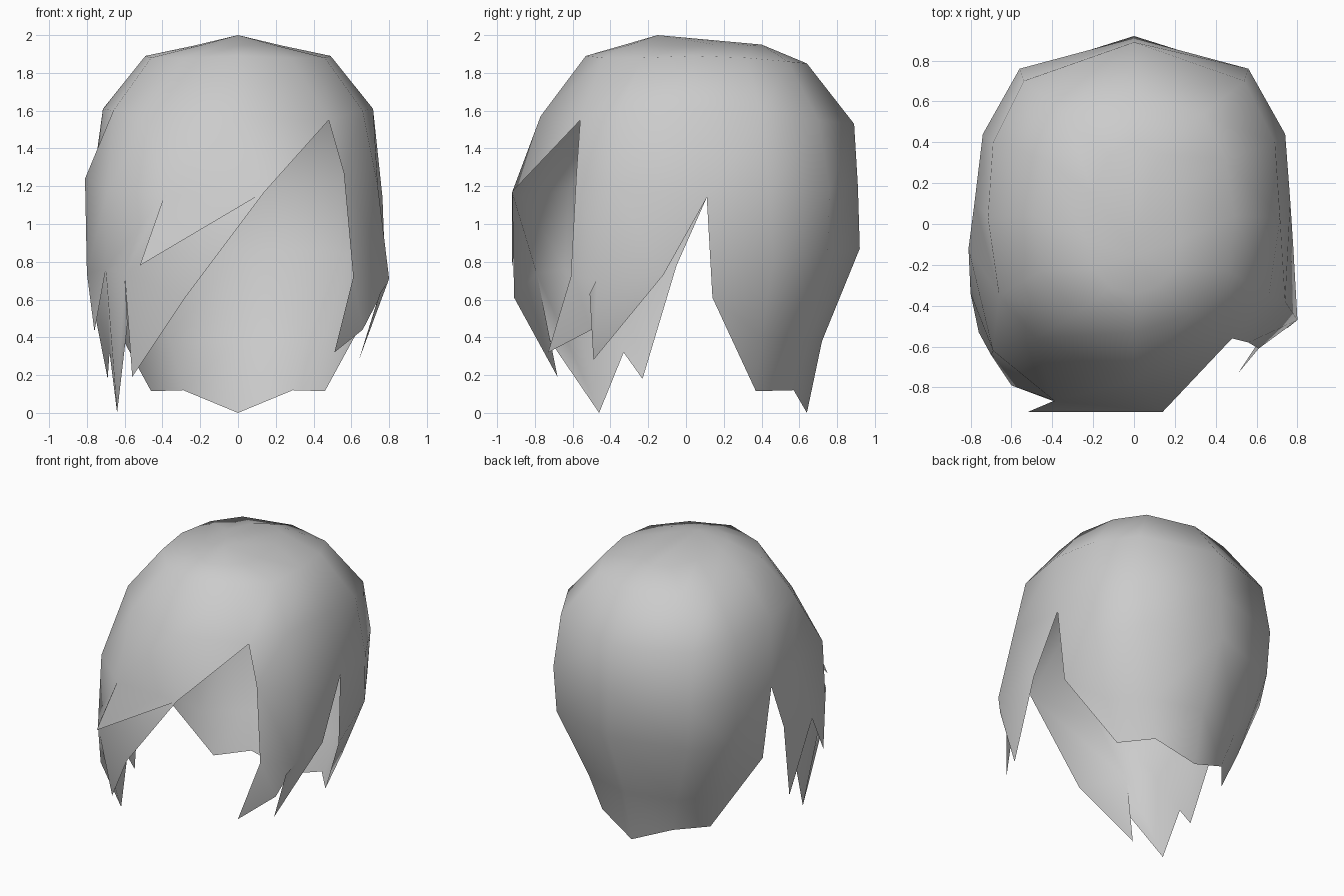
import bpy
import bmesh

if "Cube" in bpy.data.objects:
    bpy.data.objects.remove(bpy.data.objects["Cube"])

# One flat grey
grey = bpy.data.materials.new("hair grey")
grey.use_nodes = True
GREY = (0.6, 0.6, 0.6, 1)
grey.diffuse_color = GREY
bsdf = grey.node_tree.nodes["Principled BSDF"]
bsdf.inputs["Base Color"].default_value = GREY
bsdf.inputs["Roughness"].default_value = 0.8

bm = bmesh.new()


def pts(*coords):
    return [bm.verts.new(c) for c in coords]


def mirrored(half):
    """Close a half ring (back to front) into a loop across x = 0."""
    return half + [(-x, y, z) for x, y, z in half[-2:0:-1]]


def face(*verts):
    return bm.faces.new(verts)


# Crown: symmetric rings, columns run back -> +x side -> front -> -x side
ring_top = [(0, .40, 1.95), (.12, .34, 1.945), (.20, .15, 1.95), (.23, -.08, 1.945),
            (.20, -.22, 1.945), (.11, -.31, 1.945), (0, -.34, 1.945)]
ring_upper = [(0, .64, 1.85), (.34, .54, 1.86), (.45, .32, 1.88), (.49, .04, 1.89),
              (.46, -.23, 1.88), (.28, -.44, 1.88), (0, -.53, 1.89)]
ring_brow = [(0, .89, 1.53), (.54, .70, 1.55), (.69, .40, 1.58), (.715, .03, 1.61),
             (.66, -.35, 1.60), (.48, -.56, 1.55), (0, -.77, 1.57)]
rings = [pts(*mirrored(r)) for r in (ring_top, ring_upper, ring_brow)]
crown = bm.verts.new((0, -.15, 2.0))
n = len(rings[0])
for i in range(n):
    j = (i + 1) % n
    face(crown, rings[0][i], rings[0][j])
    for a, b in zip(rings, rings[1:]):
        face(a[i], b[i], b[j], a[j])

# Temple ring: open at the front between the +x edge (5) and the parting (6)
temple = pts((0, .91, 1.2), (.56, .76, 1.18), (.74, .44, 1.16), (.765, .11, 1.14),
             (.74, -.38, 1.2), (.56, -.58, 1.27), (.14, -.92, 1.17),
             (-.39, -.865, 1.15), (-.81, -.12, 1.24), (-.78, .11, 1.14),
             (-.74, .44, 1.16), (-.56, .76, 1.18))
cheek = bm.verts.new((-.69, -.62, 1.18))
brow = rings[2]
for i in range(n):
    j = (i + 1) % n
    if i not in (5, 7):
        face(brow[i], temple[i], temple[j], brow[j])
face(brow[5], temple[6], brow[6])
face(brow[7], temple[7], cheek)
face(brow[7], cheek, brow[8])
face(brow[8], cheek, temple[8])

# Back curtain, mirrored, behind the ear notches
back0, nape0, tip0 = pts((0, .92, .87), (0, .72, .38), (0, .64, 0))
for s, cols in ((1, (0, 1, 2, 3)), (-1, (0, 11, 10, 9))):
    t0, t1, t2, t3 = [temple[c] for c in cols]
    b1, b2, b3 = pts((s * .54, .75, .85), (s * .72, .46, .80), (s * .73, .14, .61))
    n1, n2 = pts((s * .36, .63, .38), (s * .58, .40, .40))
    h1, h2 = pts((s * .29, .57, .12), (s * .46, .37, .115))
    face(t0, back0, b1, t1)
    face(t1, b1, b2, t2)
    face(t2, b2, b3, t3)
    face(back0, nape0, n1, b1)
    face(b1, n1, n2, b2)
    face(b2, n2, h2, b3)
    face(nape0, tip0, h1, n1)
    face(n1, h1, h2, n2)

# Side locks on +x, in front of the ear notch, split by a slit
edge, bulge, rear = pts((.61, -.61, .72), (.80, -.47, .71), (.78, -.12, .73))
tip_a, slit, slit_top, tip_b = pts((.51, -.73, .32), (.66, -.50, .44),
                                   (.75, -.51, .63), (.64, -.49, .28))
face(temple[5], edge, bulge, temple[4])
face(temple[4], bulge, rear, temple[3])
face(edge, tip_a, slit, bulge)
face(bulge, slit_top, tip_b)
face(bulge, tip_b, rear)

# Swept fringe and pointed locks on -x
sweep, corner, mid, side, rear = pts((-.28, -.91, .61), (-.60, -.79, .74), (-.70, -.64, .76),
                                     (-.80, -.34, .74), (-.77, -.05, .78))
h0, split, h2, h3, h4 = pts((-.56, -.68, .19), (-.585, -.78, .47), (-.64, -.46, 0),
                            (-.68, -.33, .32), (-.69, -.23, .18))
face(temple[6], sweep, corner, temple[7])
face(temple[7], corner, mid, cheek)
face(cheek, mid, side, temple[8])
face(temple[8], side, rear, temple[9])
face(sweep, h0, corner)
face(corner, split, h2, mid)
face(mid, h2, h3, side)
face(side, h3, h4, rear)
bmesh.ops.recalc_face_normals(bm, faces=bm.faces)

# Loose locks lying over the fringe and the -x temple
fringe_tip, temple_tip = pts((-.52, -.92, .78), (-.76, -.53, .43))
for lock in (face(temple[6], temple[7], fringe_tip), face(mid, side, temple_tip)):
    lock.normal_update()
    if lock.normal.y > 0:
        lock.normal_flip()

for f in bm.faces:
    f.smooth = True
mesh = bpy.data.meshes.new("hair_shell")
bm.to_mesh(mesh)
bm.free()
mesh.materials.append(grey)
bpy.context.collection.objects.link(bpy.data.objects.new("hair_shell", mesh))
